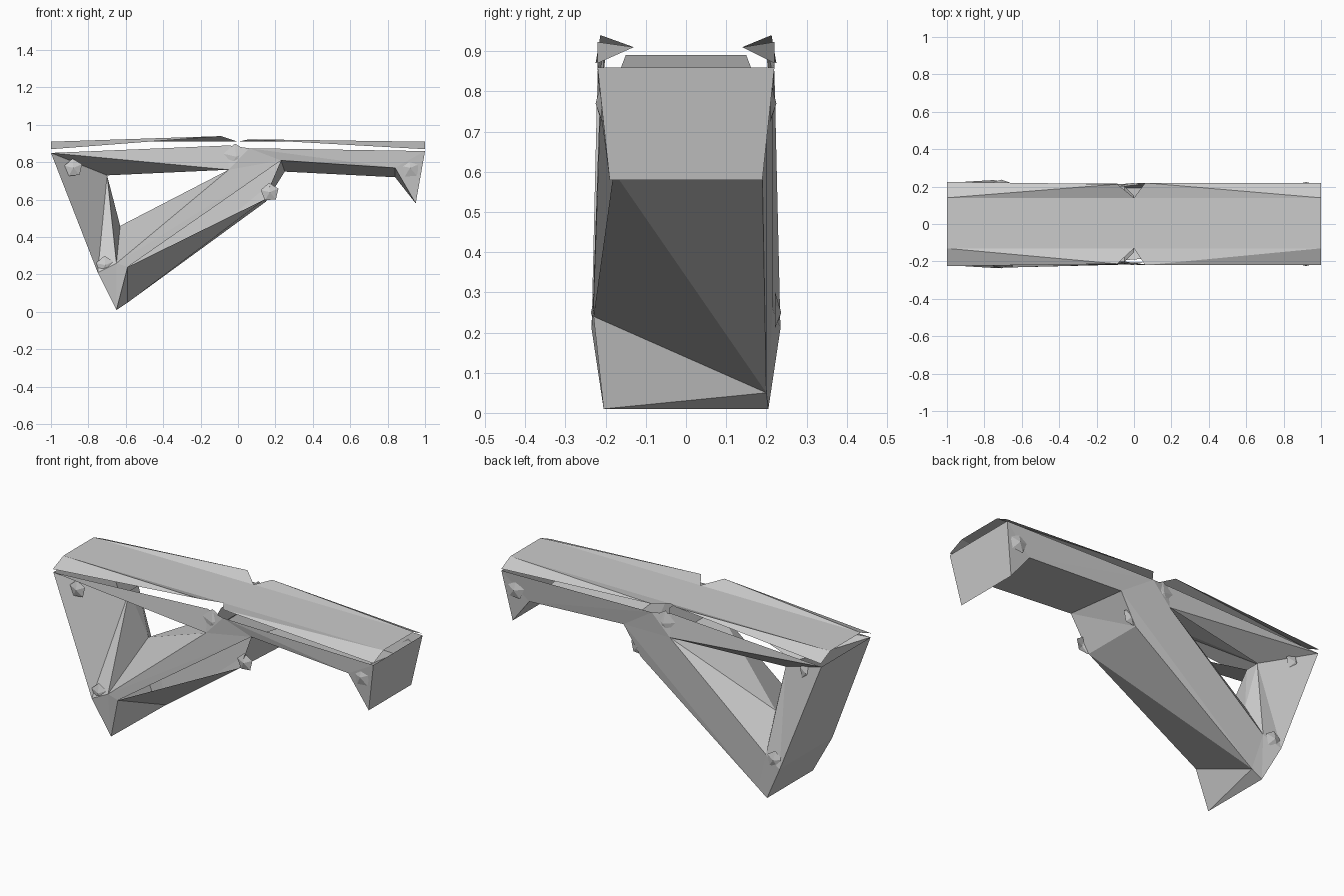
import bpy, math

if "Cube" in bpy.data.objects:
    bpy.data.objects.remove(bpy.data.objects["Cube"])

def add_mesh(name, verts, faces):
    me = bpy.data.meshes.new(name)
    me.from_pydata(verts, [], faces)
    me.update()
    ob = bpy.data.objects.new(name, me)
    bpy.context.collection.objects.link(ob)
    return ob

# Frame outline: label -> (x, z, half width) on the front side
front = {
    'A': (-1.0, .85, .22), 'B': (-.70, .73, -.03), 'C': (-.05, .76, .215),
    'D': (-.05, .89, .20), 'E': (.06, .875, .22), 'F': (-.65, .26, .232),
    'G': (-.75, .21, .235), 'H': (-.65, .01, .205), 'I': (-.59, .24, .23),
    'J': (.23, .81, .21), 'K': (.14, .60, .18), 'L': (.84, .77, .215),
    'M': (.95, .58, .19), 'N': (1.0, .86, .22),
}
# The back side differs at a few corners, which twists the cross faces
back = dict(front, B=(-.70, .73, .11), F=(-.65, .26, .215), I=(-.59, .05, .20),
            J=(.25, .75, .20), L=(.84, .72, .20), K=(.15, .59, .19))
inner = (-.63, .10, .46)      # deep corner of the triangular opening

def pt(side, k):
    x, z, w = (front if side < 0 else back)[k]
    return (x, side * w, z)

# Side plates: leg, upper beam, diagonal brace and arm
plates = ['AGB', 'GFB', 'GHF', 'HIF', 'ABC', 'ACD', 'CED',
          'FIJ', 'FJC', 'CJE', 'IKJ', 'EJL', 'ELN', 'LMN']
for side, label in ((-1, 'front'), (1, 'back')):
    verts, faces = [], []
    for p in plates:
        if p == 'IKJ' and side < 0:
            continue
        n = len(verts)
        verts += [pt(side, k) for k in p]
        faces.append((n, n + 1, n + 2))
    add_mesh(label + '_side_plate', verts, faces)

# Cross faces joining both sides
cross = {'leg_outer': 'AG', 'leg_lower': 'GH', 'foot_end': 'IH',
         'brace_underside': 'IK', 'brace_step': 'KJ', 'arm_underside': 'JL',
         'arm_hook': 'LM', 'arm_end': 'MN'}
for name, (a, b) in cross.items():
    v = [pt(-1, a), pt(-1, b), pt(1, b), pt(1, a)]
    add_mesh(name, v, [(0, 1, 3), (1, 2, 3)])

# Inner walls of the opening, funnelling to the deep corner
walls = [pt(-1, 'B'), pt(-1, 'F'), pt(-1, 'C'), pt(1, 'C'), pt(1, 'F'), pt(1, 'B'), inner]
add_mesh('opening_walls', walls,
         [(0, 1, 6), (1, 2, 6), (2, 3, 6), (3, 4, 6), (4, 5, 6), (5, 0, 6)])

# Hub cross plate under the top
add_mesh('hub_plate', [(-.05, -.2, .76), (-.05, .2, .76), (0, .15, .89), (0, -.15, .89)],
         [(0, 1, 2, 3)])

# Top panel with bent side strips, notched at the middle
add_mesh('top_panel', [(-1, -.13, .91), (1, -.13, .91), (1, .14, .91), (-1, .14, .91)],
         [(0, 1, 2, 3)])
for s, w, label in ((-1, .13, 'front'), (1, .14, 'back')):
    v = [(-1, s * w, .91), (0, s * w, .91), (1, s * w, .91),
         (-1, s * .225, .87), (-.09, s * .213, .94),
         (.06, s * .22, .923), (1, s * .22, .87)]
    add_mesh(label + '_top_strip', v, [(0, 3, 4), (0, 4, 1), (1, 5, 2), (5, 6, 2)])

# Faceted bolts on both sides
bolts = [(-.88, .77, .05, .175), (-.71, .25, .05, .222), (-.01, .83, .07, .205),
         (.92, .77, .055, .21), (.17, .64, .05, .18)]
for i, (x, z, r, y) in enumerate(bolts):
    for s in (-1, 1):
        ring = [(x + r * math.cos(k * math.tau / 5 + .4), s * y,
                 z + r * math.sin(k * math.tau / 5 + .4)) for k in range(5)]
        add_mesh('bolt_%d' % i, ring + [(x, s * (y + .015), z)],
                 [(k, (k + 1) % 5, 5) for k in range(5)])
